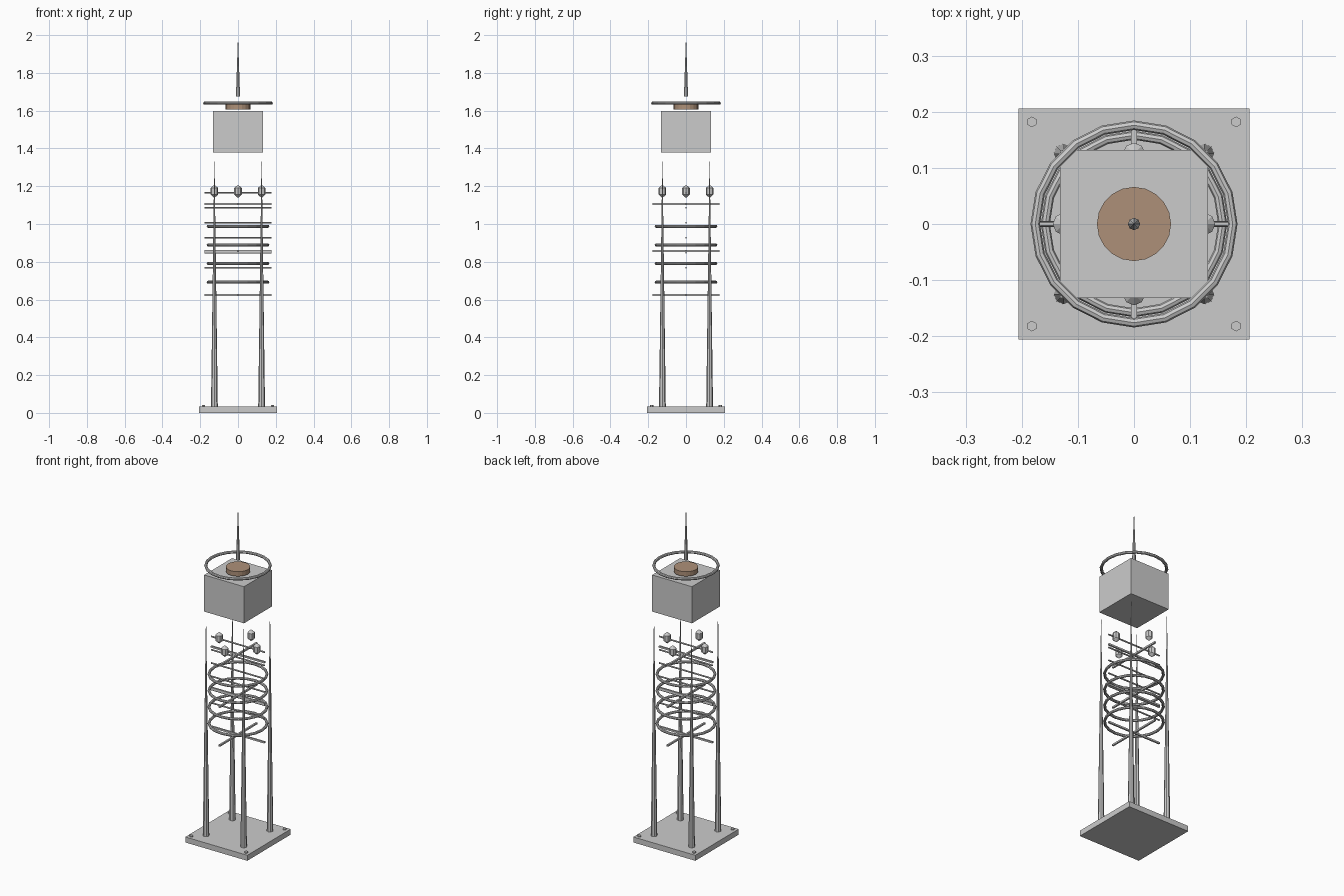
import bpy
from math import pi

if "Cube" in bpy.data.objects:
    bpy.data.objects.remove(bpy.data.objects["Cube"])


def color(obj, rgba):
    mat = bpy.data.materials.new(obj.name + "_material")
    mat.diffuse_color = rgba
    mat.use_nodes = True
    mat.node_tree.nodes["Principled BSDF"].inputs["Base Color"].default_value = mat.diffuse_color
    obj.data.materials.append(mat)


def box(name, loc, size):
    bpy.ops.mesh.primitive_cube_add(size=1, location=loc)
    o = bpy.context.object
    o.name = name
    o.scale = size
    bpy.ops.object.transform_apply(location=False, rotation=False, scale=True)
    return o


def cone(name, x, y, z0, z1, r0, r1, sides):
    bpy.ops.mesh.primitive_cone_add(vertices=sides, radius1=r0, radius2=r1,
                                    depth=z1 - z0, location=(x, y, (z0 + z1) / 2))
    o = bpy.context.object
    o.name = name
    return o


def ring(name, z, major, minor):
    bpy.ops.mesh.primitive_torus_add(major_segments=20, minor_segments=8,
                                     major_radius=major, minor_radius=minor,
                                     location=(0, 0, z))
    bpy.context.object.name = name


# base plate with corner bolts and tapered masts
box("base_plate", (0, 0, 0.0165), (0.412, 0.412, 0.033))
for sx in (-1, 1):
    for sy in (-1, 1):
        cone("bolt", sx * 0.182, sy * 0.182, 0.03, 0.041, 0.0095, 0.0095, 6)
        cone("mast", sx * 0.125, sy * 0.125, 0.033, 1.385, 0.018, 0, 8)

# coil rings
for i in range(4):
    ring("coil_ring", 0.692 + i * 0.0985, 0.158, 0.008)

# crossed square braces
for z in (0.625, 0.858, 1.106):
    box("brace_x", (0, 0, z), (0.356, 0.01, 0.01))
    box("brace_y", (0, 0, z), (0.01, 0.356, 0.01))

# thin round rods along x
for i in range(6):
    bpy.ops.mesh.primitive_cylinder_add(vertices=6, radius=0.0045, depth=0.356,
                                        location=(0, 0, 0.768 + i * 0.0797),
                                        rotation=(0, pi / 2, 0))
    bpy.context.object.name = "rod"

# diamond insulators
for x, y in ((0.125, 0), (-0.125, 0), (0, 0.125), (0, -0.125)):
    bpy.ops.mesh.primitive_uv_sphere_add(segments=8, ring_count=2, radius=1,
                                         location=(x, y, 1.173))
    d = bpy.context.object
    d.name = "diamond"
    d.scale = (0.023, 0.023, 0.035)

# head: housing, copper disc, halo ring and needle
box("housing", (0, 0, 1.488), (0.264, 0.264, 0.22))
disc = cone("copper_disc", 0, 0, 1.605, 1.633, 0.066, 0.066, 20)
color(disc, (0.42, 0.28, 0.19, 1))
ring("halo_ring", 1.64, 0.176, 0.0085)
cone("needle", 0, 0, 1.675, 2.0, 0.011, 0, 8)
